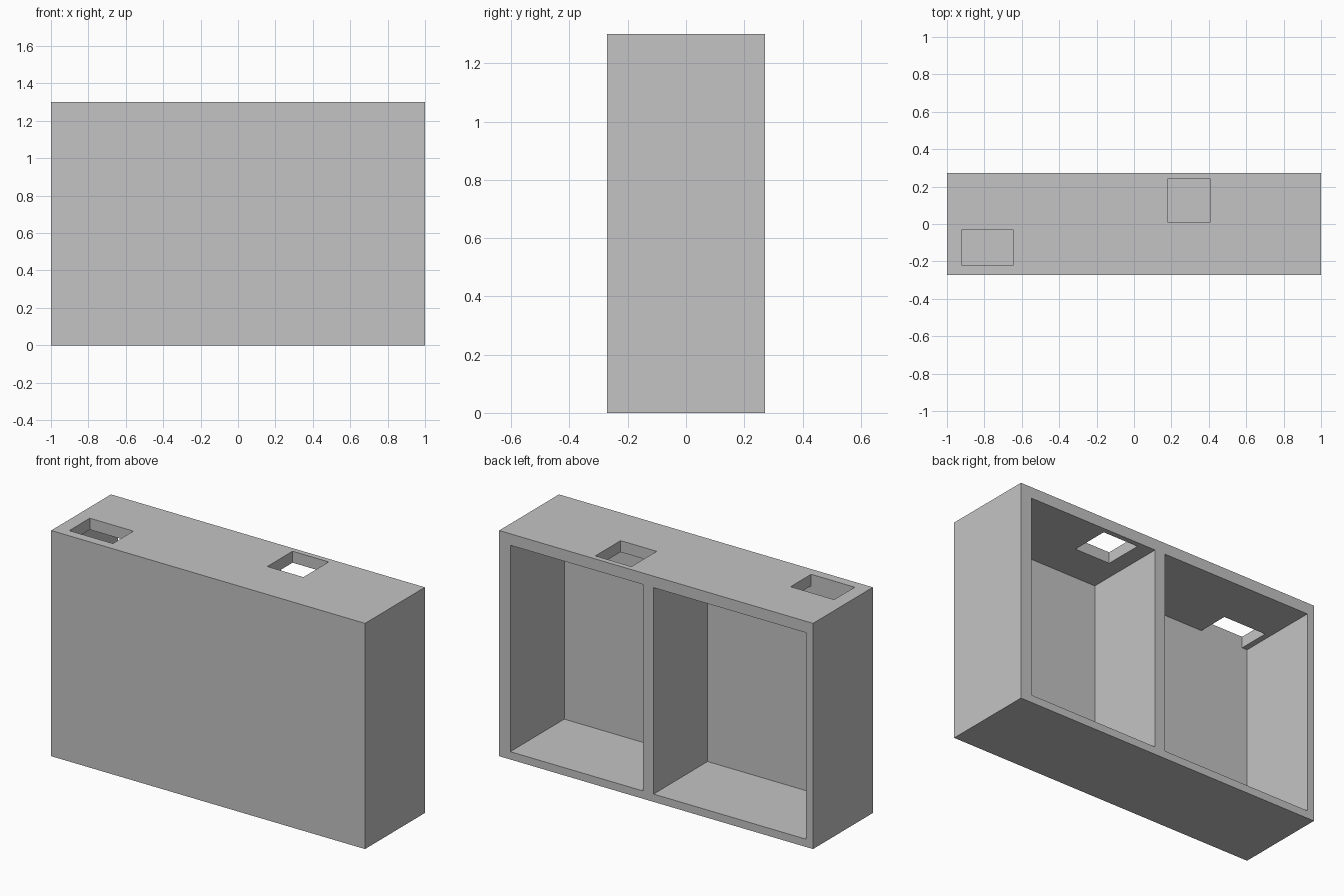
import bpy

default_cube = bpy.data.objects.get("Cube")
if default_cube:
    bpy.data.objects.remove(default_cube, do_unlink=True)

# Single plain grey for the whole cabinet
grey = bpy.data.materials.new("plain grey")
grey.use_nodes = True
colour = (0.55, 0.55, 0.55, 1)
grey.diffuse_color = colour
grey.node_tree.nodes["Principled BSDF"].inputs["Base Color"].default_value = colour


def box(name, x, y, z):
    """Axis-aligned box from three (low, high) ranges."""
    ranges = (x, y, z)
    bpy.ops.mesh.primitive_cube_add(size=1, location=[(a + b) / 2 for a, b in ranges])
    ob = bpy.context.object
    ob.name = name
    ob.scale = [b - a for a, b in ranges]
    bpy.ops.object.transform_apply(location=True, rotation=False, scale=True)
    ob.data.materials.append(grey)
    return ob


def cut(target, name, x, y, z):
    """Subtract a box from the target, then discard the cutter."""
    cutter = box(name, x, y, z)
    cutter.hide_render = True
    mod = target.modifiers.new(name, "BOOLEAN")
    mod.operation = "DIFFERENCE"
    mod.solver = "EXACT"
    mod.object = cutter
    bpy.context.view_layer.objects.active = target
    bpy.ops.object.modifier_apply(modifier=mod.name)
    bpy.data.objects.remove(cutter, do_unlink=True)


HEIGHT, DEPTH = 1.3, 0.272
FRONT_INNER = -0.219
FLOOR, CEILING = 0.045, 1.234

# Outer cabinet body
body = box("cabinet_body", (-1, 1), (-DEPTH, DEPTH), (0, HEIGHT))

# Two compartments open at the back
for side, x in (("left", (0.084, 0.929)), ("right", (-0.956, 0.016))):
    cut(body, side + "_compartment", x, (FRONT_INNER, DEPTH + 0.1), (FLOOR, CEILING))

# Rectangular openings through the top panel
top = (CEILING - 0.1, HEIGHT + 0.1)
cut(body, "left_top_opening", (0.179, 0.409), (0.011, 0.241), top)
cut(body, "right_top_opening", (-0.922, -0.644), (FRONT_INNER, -0.032), top)
